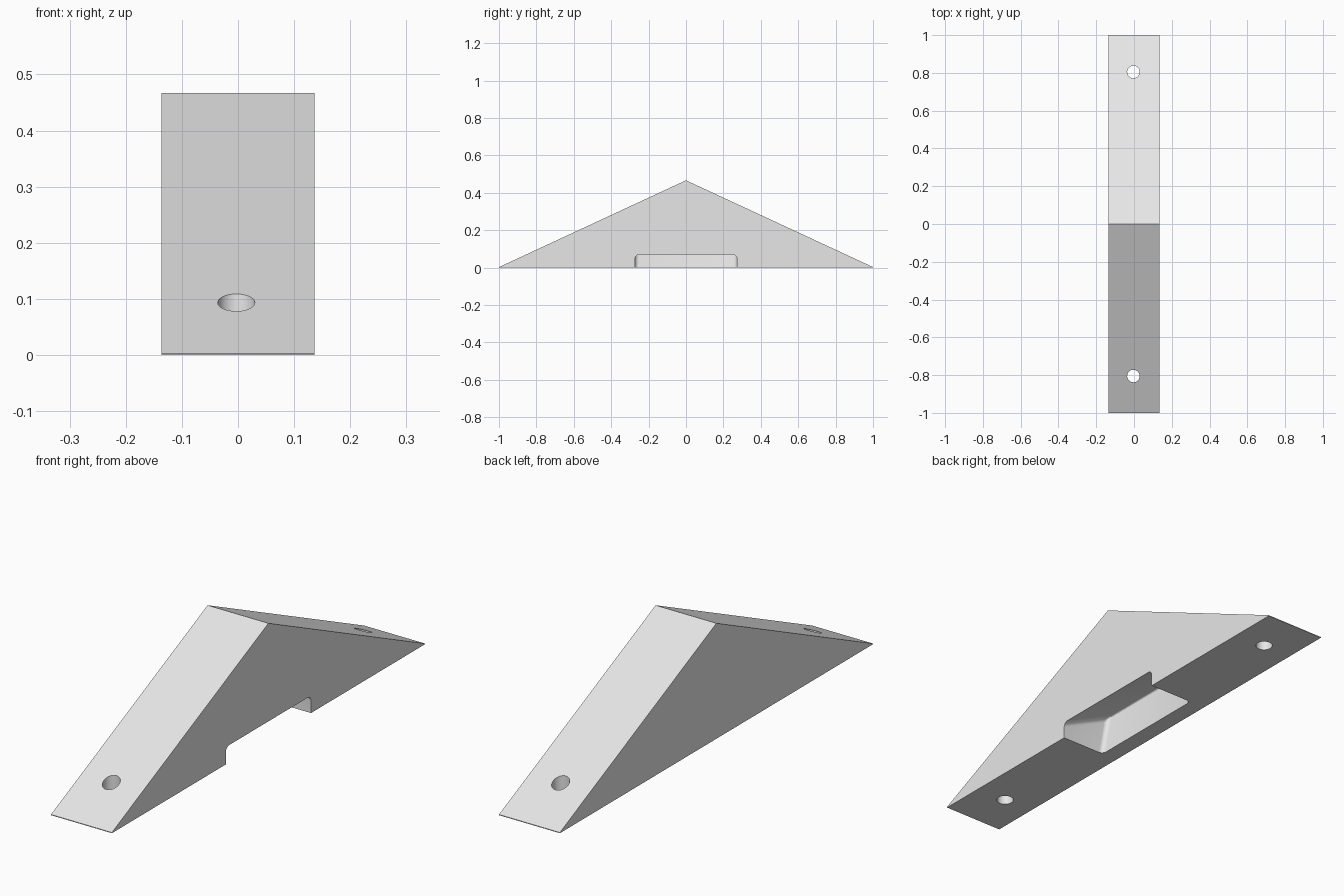
import bpy, bmesh, math

if "Cube" in bpy.data.objects:
    bpy.data.objects.remove(bpy.data.objects["Cube"])

HALF_W = 0.136

grey = bpy.data.materials.new("light_grey")
grey.diffuse_color = (0.8, 0.8, 0.8, 1)
grey.use_nodes = True
grey.node_tree.nodes["Principled BSDF"].inputs["Base Color"].default_value = grey.diffuse_color


def prism(name, profile, axis, lo, hi):
    """Extrude a closed profile along x (points are y, z) or y (points are x, z)."""
    def place(p, t):
        return (t, p[0], p[1]) if axis == "x" else (p[0], t, p[1])
    bm = bmesh.new()
    a = [bm.verts.new(place(p, lo)) for p in profile]
    b = [bm.verts.new(place(p, hi)) for p in profile]
    bm.faces.new(a)
    bm.faces.new(b)
    n = len(profile)
    for i in range(n):
        j = (i + 1) % n
        bm.faces.new((a[i], a[j], b[j], b[i]))
    bmesh.ops.recalc_face_normals(bm, faces=bm.faces)
    mesh = bpy.data.meshes.new(name)
    bm.to_mesh(mesh)
    bm.free()
    mesh.materials.append(grey)
    obj = bpy.data.objects.new(name, mesh)
    bpy.context.collection.objects.link(obj)
    return obj


# Wedge body with two equal ramps
body = prism("ramp_block",
             [(-1, 0), (1, 0), (1, 0.003), (0, 0.467), (-1, 0.003)],
             "x", -HALF_W, HALF_W)

# Undercut finger grip, open to the right side and the underside
grip = prism("grip_cutter",
             [(0.2, -0.1), (0.2, 0.04), (-0.097, 0.18), (-0.047, -0.1)],
             "y", -0.272, 0.272)
bevel = grip.modifiers.new("rounding", "BEVEL")
bevel.width = 0.02
bevel.segments = 6
bevel.limit_method = "NONE"
cutters = [grip]

# Vertical screw holes through both ramps
for y in (-0.805, 0.805):
    bpy.ops.mesh.primitive_cylinder_add(vertices=48, radius=0.033, depth=1,
                                        location=(-0.003, y, 0))
    hole = bpy.context.object
    hole.name = "hole_cutter"
    hole.data.materials.append(grey)
    cutters.append(hole)

# Cut everything out of the body
bpy.ops.object.select_all(action="DESELECT")
body.select_set(True)
bpy.context.view_layer.objects.active = body
for c in cutters:
    c.hide_render = True
    cut = body.modifiers.new("cut", "BOOLEAN")
    cut.operation = "DIFFERENCE"
    cut.solver = "EXACT"
    cut.object = c
    bpy.ops.object.modifier_apply(modifier=cut.name)
for c in cutters:
    bpy.data.objects.remove(c)

bpy.ops.object.shade_smooth_by_angle(angle=math.radians(20))
